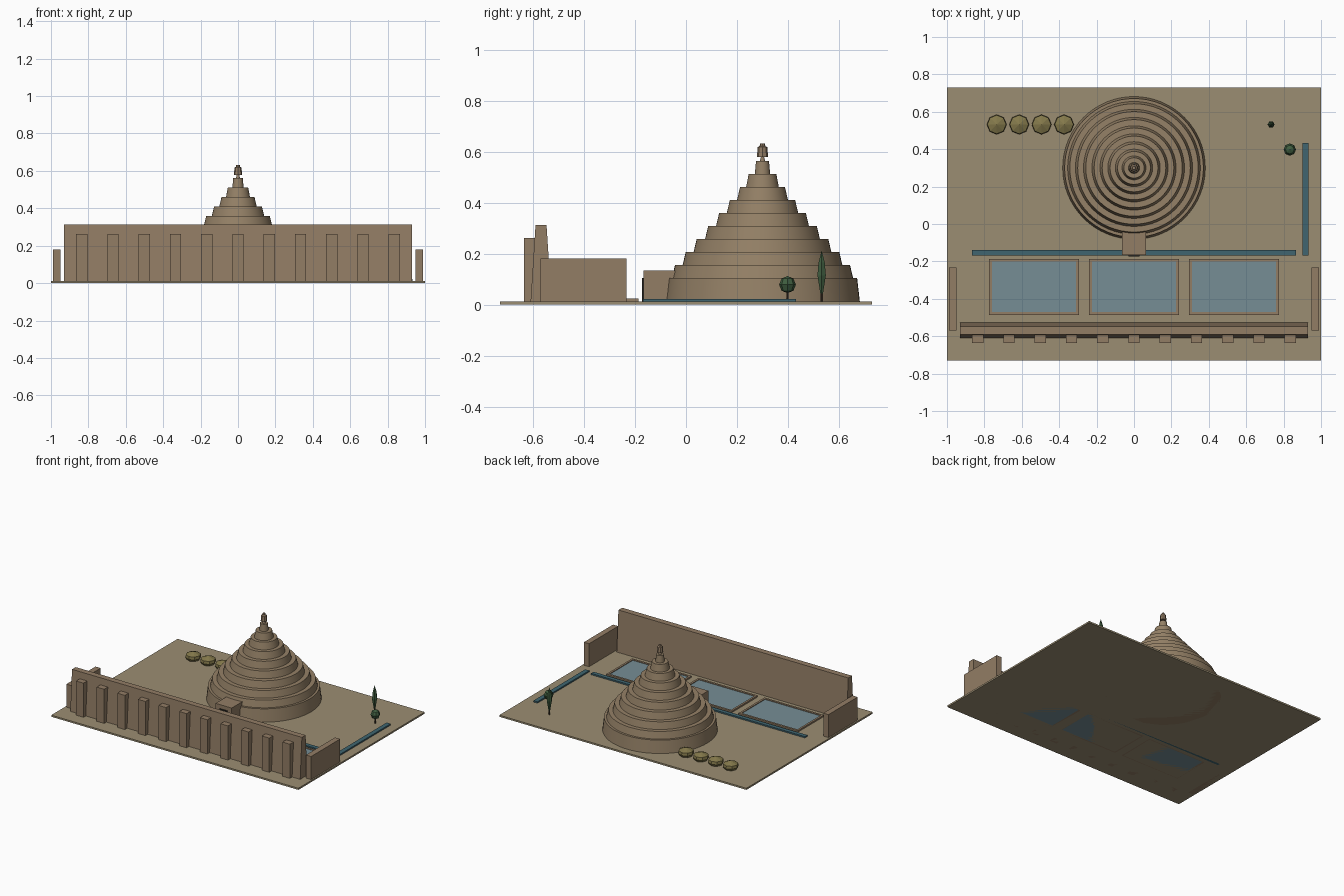
import bpy, bmesh, math
from mathutils import Vector

if "Cube" in bpy.data.objects:
    bpy.data.objects.remove(bpy.data.objects["Cube"])


def material(name, rgb):
    m = bpy.data.materials.new(name)
    m.diffuse_color = (*rgb, 1)
    m.use_nodes = True
    m.node_tree.nodes["Principled BSDF"].inputs["Base Color"].default_value = m.diffuse_color
    return m


SAND = material("sand", (0.33, 0.27, 0.17))
STONE = material("stone", (0.29, 0.205, 0.13))
BRICK = material("brick", (0.30, 0.22, 0.135))
WATER = material("water", (0.18, 0.27, 0.30))
CANAL = material("canal_water", (0.05, 0.13, 0.16))
DARK = material("dark_opening", (0.02, 0.018, 0.015))
LEAF = material("leaf", (0.05, 0.11, 0.05))
TRUNK = material("bark", (0.06, 0.04, 0.025))
OLIVE = material("dry_olive", (0.23, 0.19, 0.07))


def finish(name, bm, mat):
    bmesh.ops.recalc_face_normals(bm, faces=bm.faces)
    me = bpy.data.meshes.new(name)
    bm.to_mesh(me)
    bm.free()
    me.materials.append(mat)
    ob = bpy.data.objects.new(name, me)
    bpy.context.collection.objects.link(ob)
    return ob


def box(name, x, y, z, mat):
    """Box from (min, max) ranges."""
    bm = bmesh.new()
    bmesh.ops.create_cube(bm, size=1)
    for v in bm.verts:
        v.co = Vector([r[0] + (c + 0.5) * (r[1] - r[0]) for c, r in zip(v.co, (x, y, z))])
    return finish(name, bm, mat)


def lathe(name, profile, at, sides, mat, smooth=False):
    """Turn (radius, z) points around a vertical axis; closed at both ends."""
    bm = bmesh.new()
    rings = []
    for r, z in profile:
        n = sides if r > 0 else 1
        rings.append([bm.verts.new((at[0] + r * math.cos(2 * math.pi * i / sides),
                                    at[1] + r * math.sin(2 * math.pi * i / sides), z))
                      for i in range(n)])
    for a, b in zip(rings, rings[1:]):
        for i in range(sides):
            j = (i + 1) % sides
            quad = [a[i % len(a)], a[j % len(a)], b[j % len(b)], b[i % len(b)]]
            bm.faces.new(list(dict.fromkeys(quad)))
    for ring in (rings[0], rings[-1]):
        if len(ring) > 1:
            bm.faces.new(ring)
    ob = finish(name, bm, mat)
    if smooth:
        bpy.ops.object.select_all(action='DESELECT')
        ob.select_set(True)
        bpy.context.view_layer.objects.active = ob
        bpy.ops.object.shade_smooth_by_angle(angle=math.radians(25))
    return ob


# Ground
box("ground", (-1, 1), (-0.73, 0.73), (0, 0.012), SAND)

# Stepped round tower: tapered tiers with flat ledges
C = (0, 0.30)
radii = [0.383, 0.355, 0.313, 0.270, 0.225, 0.182, 0.140, 0.100, 0.064, 0.030]
levels = [0.0] + [0.105 + 0.0508 * i for i in range(10)]
tiers = []
for r, z0, z1 in zip(radii, levels, levels[1:]):
    tiers += [(r, z0), (r - min(0.012, r * 0.15), z1)]
lathe("stepped_tower", tiers, C, 64, BRICK, True)

# Spire and lantern finial
lathe("spire", [(0.011, 0.56), (0.004, 0.59)], C, 12, STONE)
lathe("finial", [(0.022, 0.578), (0.019, 0.617), (0.011, 0.622), (0.009, 0.632)], C, 8, STONE)

# Entrance block and doorway
box("entrance", (-0.065, 0.065), (-0.166, 0.02), (0, 0.133), STONE)
box("doorway", (-0.03, 0.03), (-0.173, -0.165), (0.005, 0.105), DARK)

# Battered front wall
wall = box("front_wall", (-0.93, 0.93), (-0.61, -0.527), (0.005, 0.312), STONE)
for v in wall.data.vertices:
    if v.co.z > 0.1:
        v.co.y += 0.02 if v.co.y < -0.57 else -0.02

# Buttresses
for i in range(11):
    x = (i - 5) * 0.167
    box(f"buttress_{i + 1}", (x - 0.03, x + 0.03), (-0.636, -0.585), (0, 0.262), STONE)

# Side walls
for side, s in (("left", -1), ("right", 1)):
    box(f"{side}_wall", sorted((s * 0.948, s * 0.99)), (-0.57, -0.233), (0, 0.18), STONE)

# Three pools, each with a raised rim
for i, cx in enumerate((-0.535, 0, 0.535), 1):
    x0, x1, y0, y1, b = cx - 0.24, cx + 0.24, -0.486, -0.186, 0.015
    box(f"pool_water_{i}", (x0 + b, x1 - b), (y0 + b, y1 - b), (0, 0.018), WATER)
    for k, ys in enumerate(((y0, y0 + b), (y1 - b, y1))):
        box(f"pool_rim_long_{i}_{k}", (x0, x1), ys, (0, 0.023), STONE)
    for k, xs in enumerate(((x0, x0 + b), (x1 - b, x1))):
        box(f"pool_rim_short_{i}_{k}", xs, (y0 + b, y1 - b), (0, 0.023), STONE)

# Canals
box("cross_canal", (-0.865, 0.865), (-0.168, -0.138), (0, 0.022), CANAL)
box("side_canal", (0.90, 0.933), (-0.168, 0.432), (0, 0.022), CANAL)

# Row of squat round shrubs
for i in range(4):
    lathe(f"shrub_{i + 1}", [(0.04, 0.005), (0.053, 0.028), (0.05, 0.048), (0, 0.068)],
          (-0.734 + 0.12 * i, 0.532), 8, OLIVE)

# Round tree
T = (0.833, 0.398)
lathe("round_tree_trunk", [(0.006, 0.0), (0.005, 0.06)], T, 6, TRUNK)
lathe("round_tree_crown", [(0, 0.045), (0.023, 0.054), (0.033, 0.078), (0.023, 0.102), (0, 0.112)],
      T, 8, LEAF)

# Cypress
T = (0.733, 0.532)
lathe("cypress_trunk", [(0.005, 0.0), (0.005, 0.06)], T, 6, TRUNK)
lathe("cypress_crown", [(0.006, 0.043), (0.019, 0.115), (0.014, 0.165), (0, 0.212)], T, 6, LEAF)
